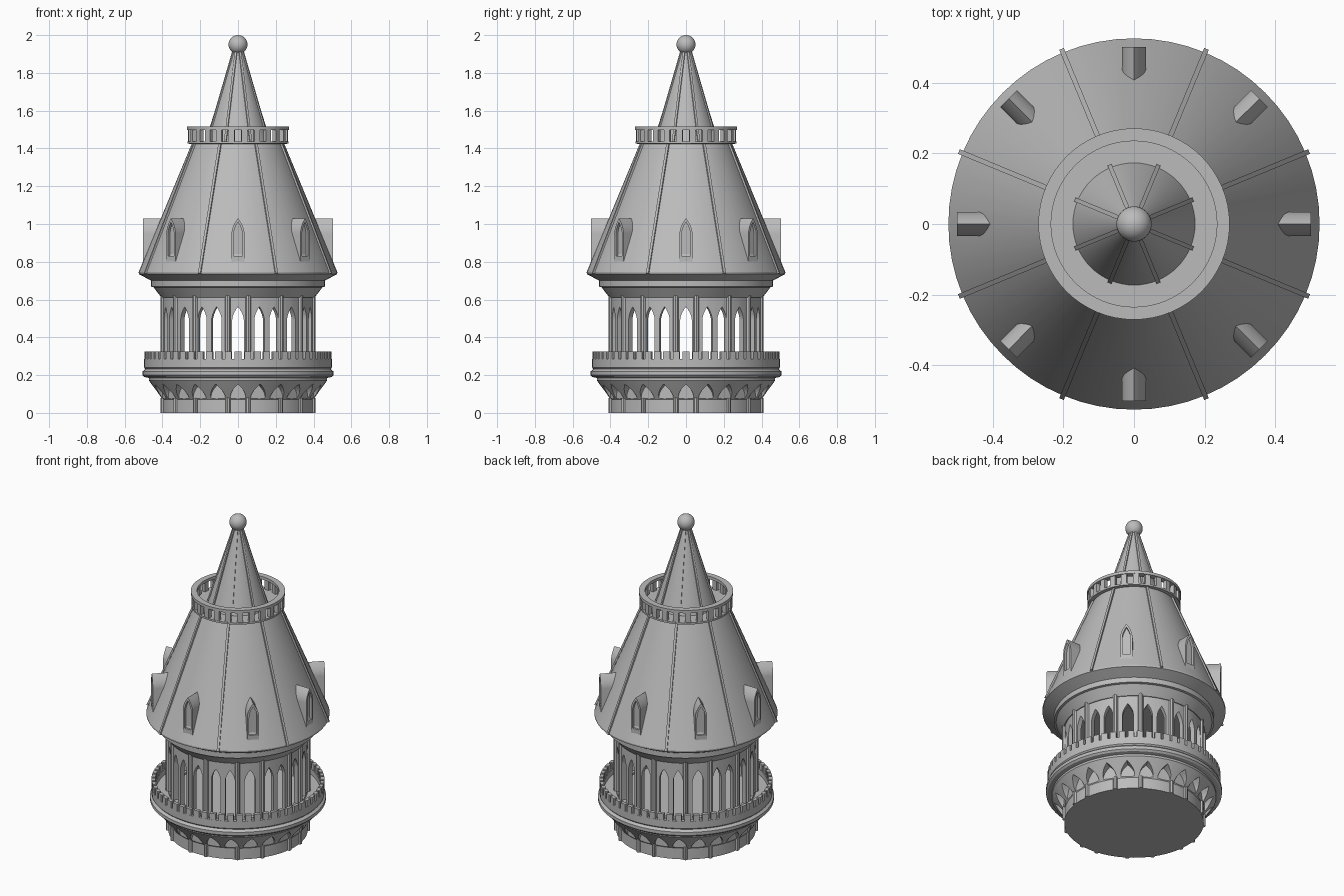
import bpy, bmesh
from math import sin, cos, pi, radians

if "Cube" in bpy.data.objects:
    bpy.data.objects.remove(bpy.data.objects["Cube"], do_unlink=True)

stone = bpy.data.materials.new("grey_stone")
GREY = (0.5, 0.5, 0.5, 1)
stone.use_nodes = True
stone.diffuse_color = GREY
for node in stone.node_tree.nodes:
    if node.type == 'BSDF_PRINCIPLED':
        node.inputs["Base Color"].default_value = GREY


def finish(name, bm):
    """Turn a bmesh into a named object with the stone material."""
    bmesh.ops.recalc_face_normals(bm, faces=bm.faces)
    mesh = bpy.data.meshes.new(name)
    bm.to_mesh(mesh)
    bm.free()
    mesh.materials.append(stone)
    obj = bpy.data.objects.new(name, mesh)
    bpy.context.collection.objects.link(obj)
    return obj


def activate(obj):
    bpy.ops.object.select_all(action='DESELECT')
    obj.select_set(True)
    bpy.context.view_layer.objects.active = obj


def smooth(obj):
    activate(obj)
    bpy.ops.object.shade_smooth_by_angle(angle=radians(25))


def lathe(name, profile, closed=False, steps=64):
    """Spin an (r, z) profile around the tower axis."""
    bm = bmesh.new()
    verts = [bm.verts.new((r, 0, z)) for r, z in profile]
    pairs = list(zip(verts, verts[1:]))
    if closed:
        pairs.append((verts[-1], verts[0]))
    edges = [bm.edges.new(p) for p in pairs]
    bmesh.ops.spin(bm, geom=verts + edges, cent=(0, 0, 0), axis=(0, 0, 1),
                   angle=2 * pi, steps=steps)
    bmesh.ops.remove_doubles(bm, verts=bm.verts, dist=1e-5)
    return finish(name, bm)


def prism(bm, front, back, deg):
    """Join two matching (radial, tangent, z) outlines, turned by deg."""
    c, s = cos(radians(deg)), sin(radians(deg))
    loops = [[bm.verts.new((r * c - t * s, r * s + t * c, z)) for r, t, z in loop]
             for loop in (front, back)]
    bm.faces.new(loops[0])
    bm.faces.new(loops[1][::-1])
    for i in range(len(front)):
        j = (i + 1) % len(front)
        bm.faces.new((loops[0][i], loops[1][i], loops[1][j], loops[0][j]))


def radial(bm, outline, r0, r1, deg):
    """Extrude a (tangent, z) outline outward from r0 to r1."""
    prism(bm, [(r0, t, z) for t, z in outline], [(r1, t, z) for t, z in outline], deg)


def side(bm, outline, width, deg):
    """Extrude an (r, z) outline sideways."""
    prism(bm, [(r, -width / 2, z) for r, z in outline],
          [(r, width / 2, z) for r, z in outline], deg)


def box(w, z0, z1):
    return [(-w / 2, z0), (w / 2, z0), (w / 2, z1), (-w / 2, z1)]


def arch(w, z0, spring, top, n=6):
    """Pointed arch outline."""
    half = [(w / 2 * (1 - (i / n) ** 1.8), spring + (top - spring) * i / n)
            for i in range(n)]
    return ([(-w / 2, z0), (w / 2, z0)] + half + [(0, top)]
            + [(-t, z) for t, z in reversed(half)])


def post(bm, r, z0, z1, rad, deg, n=8):
    ring = [(r + rad * cos(2 * pi * i / n), rad * sin(2 * pi * i / n)) for i in range(n)]
    prism(bm, [(a, b, z0) for a, b in ring], [(a, b, z1) for a, b in ring], deg)


def cut(obj, cutter):
    mod = obj.modifiers.new("openings", 'BOOLEAN')
    mod.operation = 'DIFFERENCE'
    mod.solver = 'EXACT'
    mod.object = cutter
    activate(obj)
    bpy.ops.object.modifier_apply(modifier=mod.name)
    bpy.data.objects.remove(cutter, do_unlink=True)


def repeat(name, count, offset, build):
    bm = bmesh.new()
    for k in range(count):
        build(bm, offset + k * 360 / count)
    return finish(name, bm)


# Base drum, flared corbel, moulded band and balcony deck
base = lathe("base_and_balcony", [
    (0, 0), (.4, 0), (.4, .07), (.472, .172), (.472, .185), (.495, .19), (.505, .2),
    (.505, .22), (.49, .232), (.497, .24), (.497, .285), (.472, .285), (.472, .25), (0, .25)])
cut(base, repeat("niche_cutter", 24, 0, lambda bm, a: radial(
    bm, arch(.078, .05, .09, .152), .403, .6, a)))
smooth(base)

# Battlement around the balcony
repeat("battlement", 60, 0, lambda bm, a: radial(bm, box(.036, .28, .325), .474, .496, a))

# Arcade wall: single arches alternate with pairs
wall = lathe("arcade_wall", [(.372, .245), (.4, .245), (.4, .62), (.372, .62)], closed=True)


def arch_group(bm, a):
    for shift in (0, 16.5, 28.5):
        width = .062 if shift == 0 else .056
        radial(bm, arch(width, .26, .49, .562), .35, .45, a + shift)


cut(wall, repeat("arch_cutter", 8, 0, arch_group))
smooth(wall)


# Slim columns on the arcade and the base
def columns(bm, a):
    for shift in (-34.5, -7.7, 7.7, 34.5):
        post(bm, .4, .25, .622, .015, a + shift)
        post(bm, .4, 0, .08, .013, a + shift)


smooth(repeat("columns", 4, 0, columns))

# Eaves and main conical roof
smooth(lathe("main_roof", [
    (0, .61), (.405, .61), (.447, .665), (.46, .668), (.46, .7), (.525, .735),
    (.526, .745), (.245, 1.425), (0, 1.425)]))


def roof_rib(outline, width):
    return lambda bm, a: side(bm, outline, width, a)


repeat("roof_ribs", 8, 22.5, roof_rib(
    [(.52, .735), (.537, .74), (.256, 1.425), (.23, 1.425)], .014))

# Dormers with recessed pointed windows
dormers = repeat("dormers", 8, 0, lambda bm, a: radial(
    bm, arch(.068, .78, .95, 1.03), .36, .502, a))
cut(dormers, repeat("window_cutter", 8, 0, lambda bm, a: radial(
    bm, arch(.046, .83, .945, 1.01), .486, .55, a)))
smooth(dormers)

# Crown gallery: floor, posts and top ring
smooth(lathe("gallery_floor", [(0, 1.42), (.268, 1.425), (.268, 1.436), (0, 1.436)]))
repeat("gallery_posts", 24, 7.5, lambda bm, a: radial(
    bm, box(.032, 1.43, 1.505), .243, .266, a))
smooth(lathe("gallery_ring", [(.235, 1.498), (.271, 1.498), (.271, 1.516), (.235, 1.516)],
             closed=True))

# Spire with ribs and a ball finial
smooth(lathe("spire", [(0, 1.43), (.175, 1.43), (.02, 1.93), (0, 1.93)]))
repeat("spire_ribs", 8, 22.5, roof_rib(
    [(.16, 1.43), (.183, 1.43), (.026, 1.93), (.01, 1.93)], .012))

ball = bmesh.new()
bmesh.ops.create_uvsphere(ball, u_segments=32, v_segments=16, radius=.05)
bmesh.ops.translate(ball, verts=ball.verts, vec=(0, 0, 1.95))
smooth(finish("finial_ball", ball))
